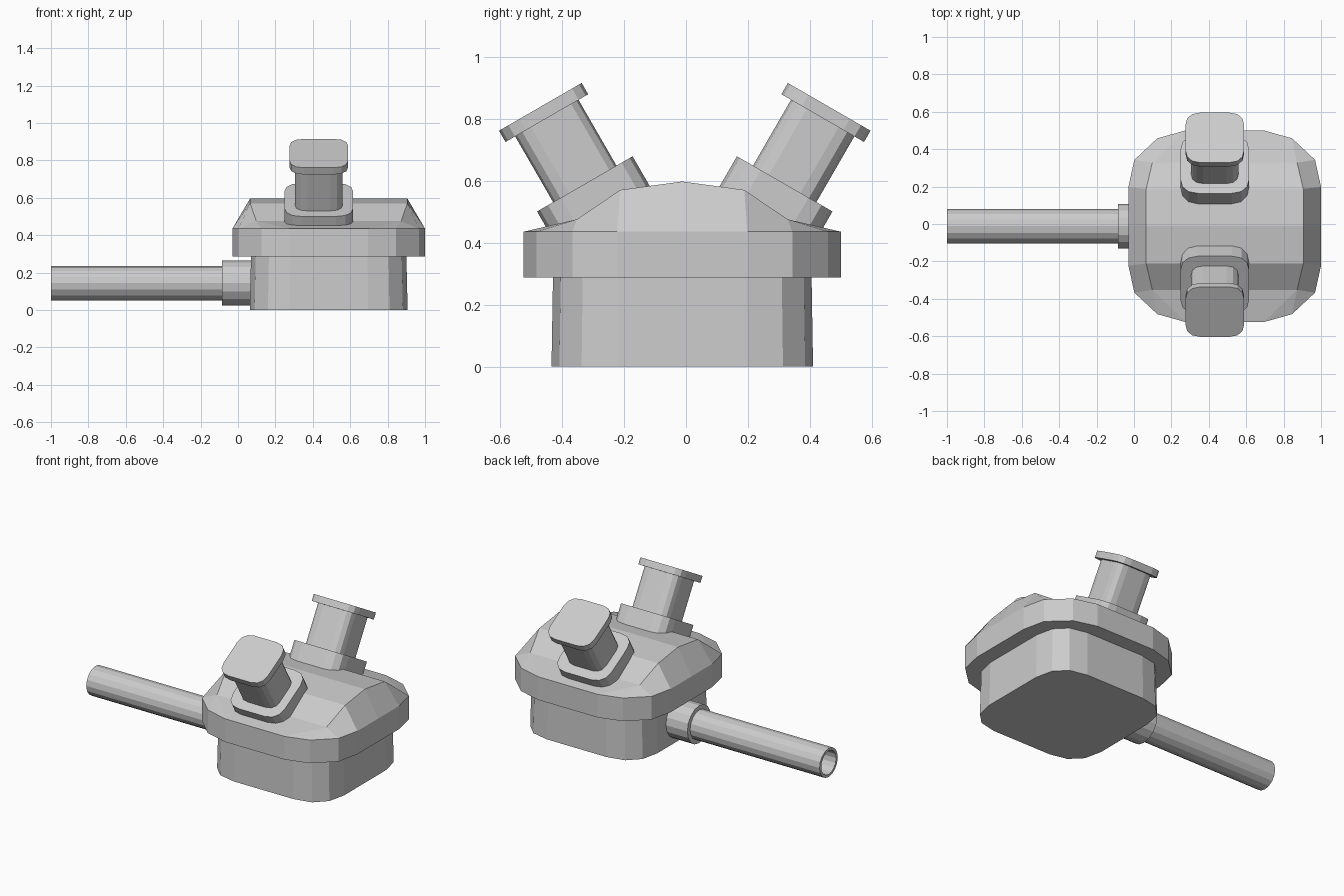
import bpy, bmesh, math
from mathutils import Matrix, Vector

cube = bpy.data.objects.get("Cube")
if cube:
    bpy.data.objects.remove(cube, do_unlink=True)

grey = bpy.data.materials.new("plain grey")
grey.use_nodes = True
grey.diffuse_color = (0.6, 0.6, 0.6, 1)
grey.node_tree.nodes["Principled BSDF"].inputs["Base Color"].default_value = (0.6, 0.6, 0.6, 1)

CX, CY = 0.485, -0.012


def finish(bm, name, matrix):
    bmesh.ops.remove_doubles(bm, verts=bm.verts, dist=1e-5)
    bmesh.ops.recalc_face_normals(bm, faces=bm.faces)
    mesh = bpy.data.meshes.new(name)
    bm.to_mesh(mesh)
    bm.free()
    mesh.materials.append(grey)
    obj = bpy.data.objects.new(name, mesh)
    obj.matrix_world = matrix
    bpy.context.collection.objects.link(obj)
    return obj


def full_ring(quarter):
    """Mirror a quarter outline (from +x round to +y) into a closed one."""
    half = quarter + [(-x, y) for x, y in reversed(quarter)]
    return half + [(-x, -y) for x, y in half]


def soft_square(hx, hy):
    shape = [(1, 0.5), (0.94, 0.77), (0.77, 0.94), (0.5, 1)]
    return full_ring([(x * hx, y * hy) for x, y in shape])


def circle(r, sides=16):
    return [(r * math.cos(math.tau * i / sides), r * math.sin(math.tau * i / sides))
            for i in range(sides)]


def loft(name, rings, matrix, caps=True):
    """Join outlines given as (points, height) and close the ends."""
    bm = bmesh.new()
    loops = [[bm.verts.new((x, y, z)) for x, y in pts] for pts, z in rings]
    n = len(loops[0])
    for a, b in zip(loops, loops[1:]):
        for i in range(n):
            j = (i + 1) % n
            bm.faces.new((a[i], a[j], b[j], b[i]))
    if caps:
        bm.faces.new(loops[0])
        bm.faces.new(loops[-1])
    return finish(bm, name, matrix)


base = Matrix.Translation((CX, CY, 0))

# Lower tank, slightly tapered
loft("lower_body", [(soft_square(0.422, 0.422), 0), (soft_square(0.415, 0.417), 0.3)], base)

# Wide rim band
RIM_TOP = 0.435
rim_quarter = [(0.515, 0.21), (0.483, 0.355), (0.36, 0.47), (0.21, 0.512)]
rim = full_ring(rim_quarter)
loft("rim_band", [(rim, 0.287), (rim, RIM_TOP)], base)

# Ridged lid: one quarter of faces mirrored four ways
bm = bmesh.new()
ridge, shoulder, eave = (0.42, 0, 0.597), (0.42, 0.2, 0.57), (0.387, 0.34, 0.475)
r0, r1, r2, r3 = [(x, y, RIM_TOP) for x, y in rim_quarter]


def mid(p):
    return (0, p[1], p[2])


quarter_faces = [
    (mid(ridge), ridge, shoulder, mid(shoulder)),
    (mid(shoulder), shoulder, eave, mid(eave)),
    (mid(eave), eave, r3, mid(r3)),
    (eave, r2, r3), (eave, r1, r2),
    (shoulder, r0, r1, eave),
    (ridge, (r0[0], 0, RIM_TOP), r0, shoulder),
]
for sx in (1, -1):
    for sy in (1, -1):
        for face in quarter_faces:
            bm.faces.new([bm.verts.new((x * sx, y * sy, z)) for x, y, z in face])
finish(bm, "ridged_lid", base)

# Two tilted filler necks, each with a flange, a tube and a cap
for side, name in ((-1, "front"), (1, "back")):
    frame = (Matrix.Translation((0.432, side * 0.466 - 0.004, 0.838))
             @ Matrix.Rotation(-side * math.radians(30), 4, 'X'))
    parts = [("cap", 0.157, 0.154, -0.042, 0),
             ("neck", 0.127, 0.118, -0.32, -0.03),
             ("flange", 0.184, 0.178, -0.41, -0.287)]
    for part, hx, hy, low, high in parts:
        pts = soft_square(hx, hy)
        loft(f"{name}_{part}", [(pts, low), (pts, high)], frame)

# Side pipe with an open end, and its collar
pipe_frame = (Matrix.Translation((0, CY, 0.144)) @ Matrix.Rotation(math.radians(90), 4, 'Y'))
outer, inner = circle(0.092), circle(0.075)
loft("outlet_pipe", [(outer, 0.0), (outer, -1), (inner, -1), (inner, -0.05)], pipe_frame)
collar = circle(0.12)
loft("pipe_collar", [(collar, 0.1), (collar, -0.085)], pipe_frame)
